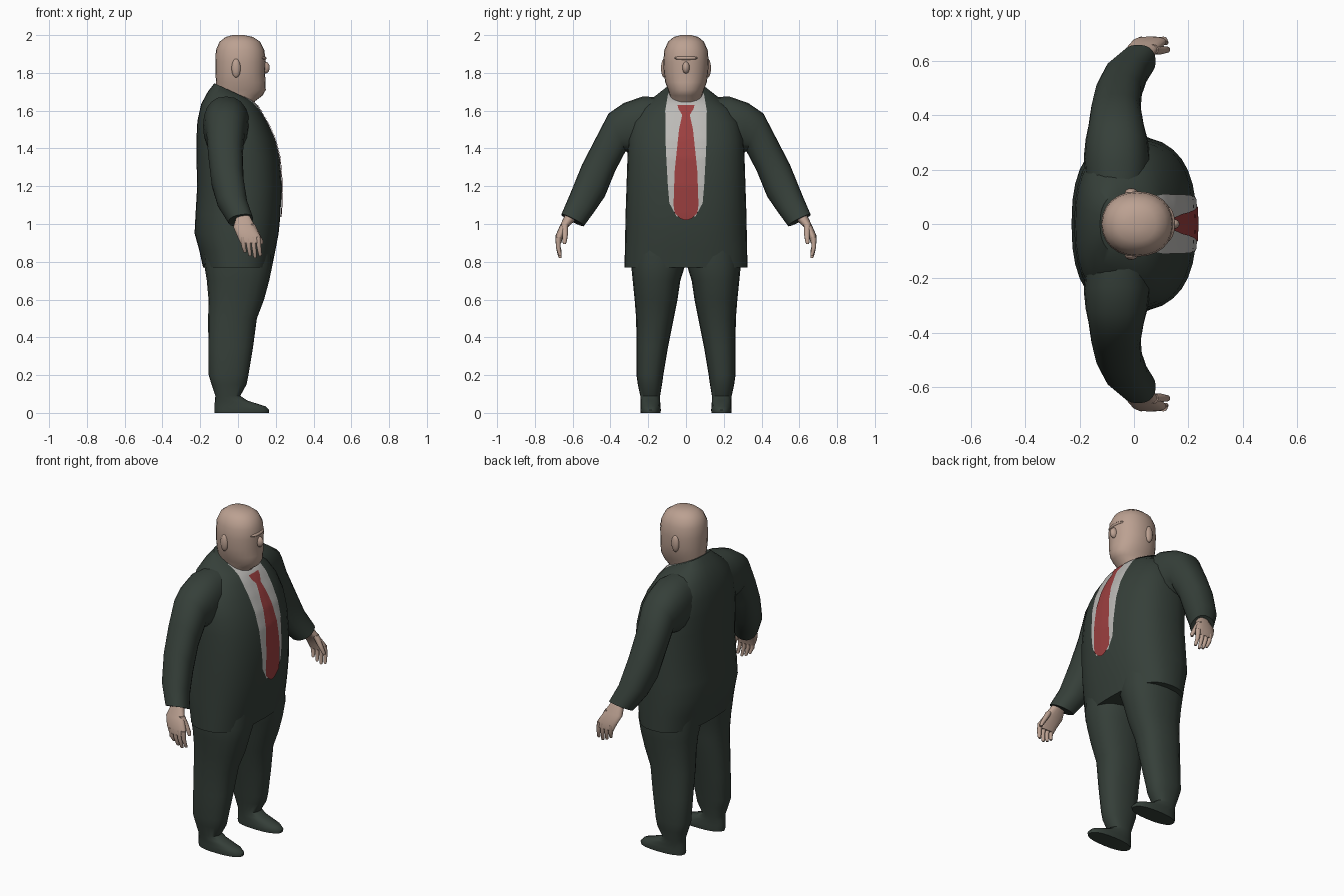
import bpy, bmesh, math
from mathutils import Vector
from mathutils.bvhtree import BVHTree

if "Cube" in bpy.data.objects:
    bpy.data.objects.remove(bpy.data.objects["Cube"])


def material(name, rgb):
    m = bpy.data.materials.new(name)
    m.diffuse_color = (*rgb, 1)
    m.use_nodes = True
    m.node_tree.nodes["Principled BSDF"].inputs["Base Color"].default_value = m.diffuse_color
    return m


SUIT = material("dark green cloth", (0.036, 0.050, 0.041))
SKIN = material("skin", (0.50, 0.355, 0.285))
SHIRT = material("pale grey shirt", (0.50, 0.49, 0.47))
RED = material("red tie", (0.33, 0.05, 0.05))


def finish(name, bm, mat, mirror=False, angle=50):
    bmesh.ops.recalc_face_normals(bm, faces=bm.faces[:])
    me = bpy.data.meshes.new(name)
    bm.to_mesh(me)
    bm.free()
    me.materials.append(mat)
    me.shade_smooth()
    me.set_sharp_from_angle(angle=math.radians(angle))
    ob = bpy.data.objects.new(name, me)
    bpy.context.collection.objects.link(ob)
    if mirror:
        mod = ob.modifiers.new("mirror", 'MIRROR')
        mod.use_axis = (False, True, False)
        mod.use_mirror_merge = False
    return ob


def loft(rings, sides=24, power=2.0):
    """Each ring: outer (y, z), inner (y, z), x back, x front, front tilt."""
    bm = bmesh.new()
    loops = []
    for (yo, zo), (yi, zi), x0, x1, tilt in rings:
        c = Vector(((x0 + x1) / 2, (yo + yi) / 2, (zo + zi) / 2))
        u = Vector((0, (yo - yi) / 2, (zo - zi) / 2))
        v = Vector(((x1 - x0) / 2, 0, -tilt))
        loop = []
        for i in range(sides):
            a = math.tau * i / sides
            ca, sa = math.cos(a), math.sin(a)
            loop.append(bm.verts.new(c + u * math.copysign(abs(ca) ** (2 / power), ca)
                                     + v * math.copysign(abs(sa) ** (2 / power), sa)))
        loops.append(loop)
    for a, b in zip(loops, loops[1:]):
        for i in range(sides):
            j = (i + 1) % sides
            bm.faces.new((a[i], a[j], b[j], b[i]))
    bm.faces.new(loops[0])
    bm.faces.new(loops[-1])
    return bm


def level(z, y0, y1, x0, x1, tilt=0):
    return ((y1, z), (y0, z), x0, x1, tilt)


def ball(name, loc, size, mat, mirror=False):
    bm = bmesh.new()
    bmesh.ops.create_uvsphere(bm, u_segments=16, v_segments=10, radius=1)
    for v in bm.verts:
        v.co = Vector([l + c * s for l, c, s in zip(loc, v.co, size)])
    return finish(name, bm, mat, mirror)


# Jacket body: z, half width, back, front, tilt
body = [(.77, .325, -.185, .18, 0), (.86, .324, -.205, .198, 0), (.95, .322, -.23, .215, 0),
        (1.05, .32, -.225, .225, 0), (1.2, .315, -.216, .23, 0), (1.35, .31, -.22, .218, 0),
        (1.45, .305, -.22, .193, 0), (1.54, .285, -.215, .155, .005), (1.62, .235, -.195, .115, .015),
        (1.67, .165, -.16, .09, .03), (1.70, .115, -.125, .07, .045)]
bm = loft([level(z, -w, w, a, b, t) for z, w, a, b, t in body], 32, 2.5)
tree = BVHTree.FromBMesh(bm)
finish("jacket_body", bm, SUIT)


def front_plate(name, outline, offset, mat, cols=12, step=.015):
    """Thin panel laid on the jacket front, following (z, half width)."""
    rows = []
    for (z0, w0), (z1, w1) in zip(outline, outline[1:]):
        n = max(1, round((z0 - z1) / step))
        rows += [(z0 + (z1 - z0) * k / n, w0 + (w1 - w0) * k / n) for k in range(n)]
    rows.append(outline[-1])
    bm = bmesh.new()
    grid = []
    for z, w in rows:
        line = []
        for i in range(cols + 1):
            y = w * (2 * i / cols - 1)
            hit = tree.ray_cast(Vector((1, y, z)), Vector((-1, 0, 0)))[0]
            line.append(bm.verts.new(((hit.x if hit else 0) + offset, y, z)))
        grid.append(line)
    for a, b in zip(grid, grid[1:]):
        for i in range(cols):
            bm.faces.new((a[i], b[i], b[i + 1], a[i + 1]))
    ob = finish(name, bm, mat)
    if ob.data.polygons[len(ob.data.polygons) // 2].normal.x < 0:
        ob.data.flip_normals()


# Shirt front and tie
front_plate("shirt_front", [(1.69, .095), (1.6, .11), (1.4, .107), (1.2, .096), (1.11, .088), (1.04, .05)],
            .004, SHIRT)
front_plate("tie", [(1.63, .045), (1.61, .04), (1.578, .02), (1.5, .037), (1.28, .06), (1.1, .066),
                    (1.06, .06), (1.03, .03), (1.02, .008)], .008, RED, 8)

# Sleeves
finish("sleeve", loft([
    ((.10, 1.67), (.10, 1.36), -.17, .05, 0), ((.23, 1.675), (.26, 1.36), -.185, .06, 0),
    ((.33, 1.64), (.295, 1.37), -.178, .05, 0), ((.41, 1.585), (.32, 1.385), -.167, .036, 0),
    ((.48, 1.45), (.375, 1.28), -.158, .025, 0), ((.55, 1.315), (.43, 1.145), -.142, .03, 0),
    ((.615, 1.155), (.485, 1.065), -.11, .05, 0), ((.66, 1.05), (.54, .99), -.05, .08, -.01)],
    20, 2.3), SUIT, True)

# Trouser legs with shoes
legs = [(.90, .0, .28, -.19, .18), (.78, .005, .29, -.178, .182), (.70, .03, .282, -.165, .165),
        (.60, .045, .272, -.156, .138), (.50, .065, .264, -.158, .10), (.35, .095, .262, -.157, .08),
        (.20, .12, .262, -.155, .055), (.15, .127, .255, -.14, .045), (.09, .137, .242, -.12, .012),
        (.065, .137, .24, -.122, .05), (.035, .135, .24, -.125, .145), (.015, .133, .242, -.125, .165),
        (0, .135, .24, -.123, .163)]
finish("leg", loft([level(*r) for r in legs], 20, 2.35), SUIT, True)

# Head and neck: z, half width, back, front
head = [(2.0, .025, -.03, .03), (1.99, .065, -.065, .08), (1.965, .095, -.098, .117),
        (1.92, .115, -.117, .14), (1.86, .12, -.12, .146), (1.8, .117, -.12, .143),
        (1.75, .11, -.116, .146), (1.71, .095, -.115, .147), (1.68, .085, -.11, .13),
        (1.65, .078, -.10, .09), (1.58, .078, -.09, .06)]
finish("head", loft([level(z, -w, w, a, b) for z, w, a, b in head], 24, 2.15), SKIN)
ball("nose", (.143, 0, 1.828), (.025, .019, .032), SKIN)
ball("brow", (.122, 0, 1.878), (.029, .065, .014), SKIN)
ball("ear", (-.01, .116, 1.825), (.024, .016, .05), SKIN, True)

# Hands
finish("palm", loft([
    ((.64, 1.05), (.585, 1.02), -.01, .065, 0), ((.668, .99), (.628, .98), -.025, .092, 0),
    ((.69, .94), (.65, .935), -.005, .118, 0), ((.69, .90), (.66, .90), .012, .122, 0)],
    16, 2.4), SKIN, True)


def finger(name, points, r0, r1):
    rings = []
    for k, (x, y, z) in enumerate(points):
        r = r0 + (r1 - r0) * k / (len(points) - 1)
        rings.append(((y + r, z), (y - r, z), x - r, x + r, 0))
    finish(name, loft(rings, 10), SKIN, True)


for i, tip in enumerate((.848, .83, .82, .83)):
    x = .026 + .027 * i
    finger("finger", [(x, .675, .93), (x + .004, .677, .88), (x + .01, .668, tip + .01),
                      (x + .011, .665, tip)], .015, .007)
finger("thumb", [(.07, .642, 1.0), (.10, .64, .95), (.122, .642, .91), (.125, .644, .895)], .019, .008)
